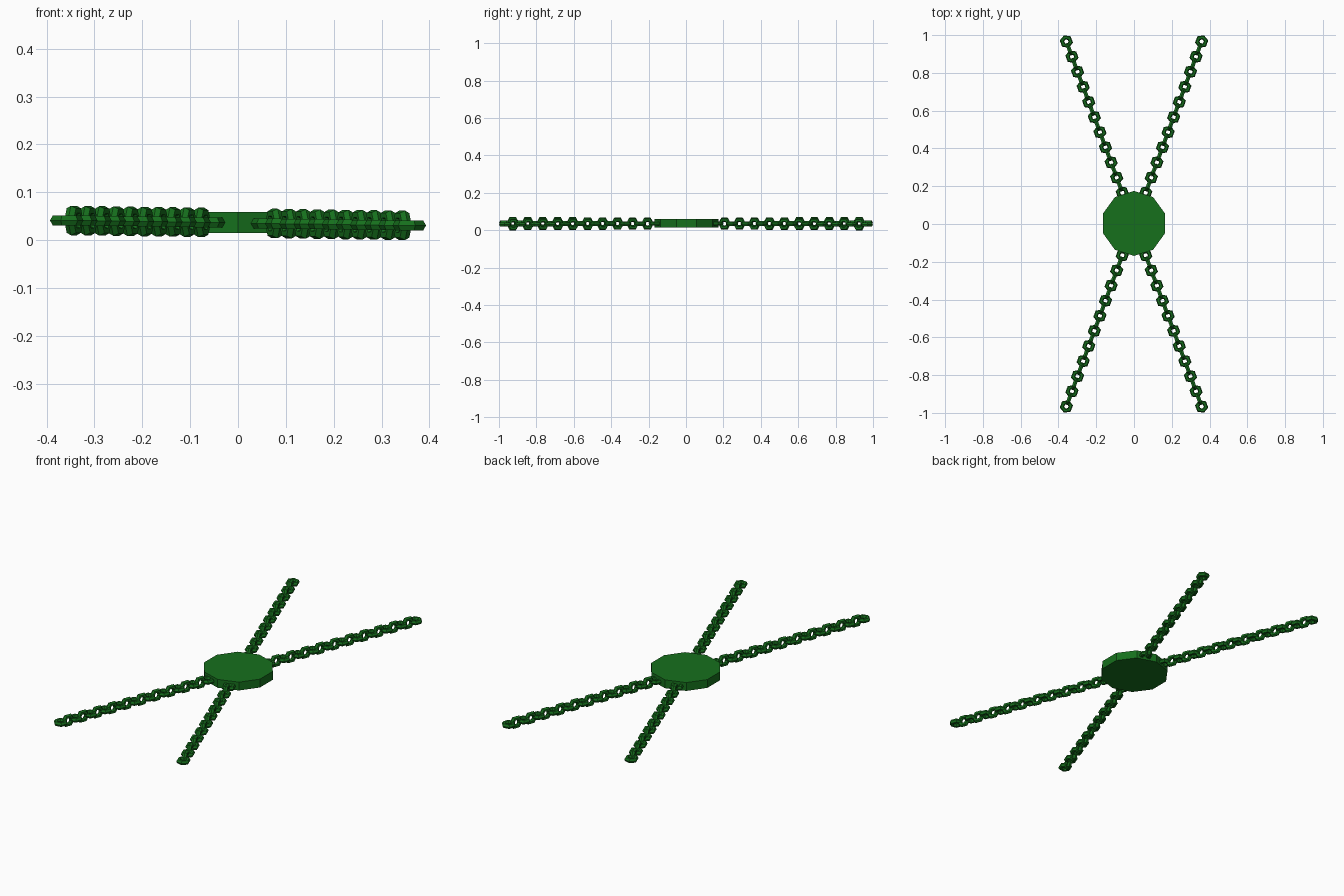
import bpy, bmesh, math
from mathutils import Matrix, Vector

if "Cube" in bpy.data.objects:
    bpy.data.objects.remove(bpy.data.objects["Cube"])

green = bpy.data.materials.new("green")
green.diffuse_color = (0.008, 0.16, 0.012, 1)
green.use_nodes = True
green.node_tree.nodes["Principled BSDF"].inputs["Base Color"].default_value = green.diffuse_color


def make_object(name, bm):
    bmesh.ops.recalc_face_normals(bm, faces=bm.faces)
    mesh = bpy.data.meshes.new(name)
    bm.to_mesh(mesh)
    bm.free()
    mesh.materials.append(green)
    obj = bpy.data.objects.new(name, mesh)
    bpy.context.collection.objects.link(obj)
    return obj


def add_link(bm, matrix, major=0.0236, minor=0.012, sides=6, tube=6):
    # six-sided ring with a hexagonal tube, a corner pointing along local x
    rings = []
    for i in range(sides):
        a = math.tau * i / sides
        ring = []
        for j in range(tube):
            b = math.tau * j / tube
            r = major + minor * math.cos(b)
            p = Vector((r * math.cos(a), r * math.sin(a), minor * math.sin(b)))
            ring.append(bm.verts.new(matrix @ p))
        rings.append(ring)
    for i in range(sides):
        n, m = rings[i], rings[(i + 1) % sides]
        for j in range(tube):
            k = (j + 1) % tube
            bm.faces.new((n[j], m[j], m[k], n[k]))


def chain(name, sx, sy):
    # links alternate flat and upright from the hub out to the tip
    bm = bmesh.new()
    inner, outer = Vector((0.062, 0.166)), Vector((0.358, 0.966))
    count = 21
    angle = math.atan2(sy * (outer.y - inner.y), sx * (outer.x - inner.x))
    for i in range(count):
        p = inner.lerp(outer, i / (count - 1))
        x, y = sx * p.x, sy * p.y
        z = 0.0357 - 0.0147 * x
        roll = math.pi / 2 if i % 2 else 0
        add_link(bm, Matrix.Translation((x, y, z))
                 @ Matrix.Rotation(angle, 4, 'Z') @ Matrix.Rotation(roll, 4, 'X'))
    return make_object(name, bm)


# central ten-sided disc
bm = bmesh.new()
bmesh.ops.create_cone(bm, cap_ends=True, segments=10, radius1=0.172, radius2=0.172, depth=0.044,
                      matrix=Matrix.Translation((0, 0.003, 0.037)))
# put a corner on the y axis
first = max(bm.verts, key=lambda v: v.co.y)
turn = math.pi / 2 - math.atan2(first.co.y - 0.003, first.co.x)
bmesh.ops.rotate(bm, verts=bm.verts, cent=(0, 0.003, 0), matrix=Matrix.Rotation(turn, 3, 'Z'))
make_object("hub_disc", bm)

# four chains
for sx, side in ((-1, "left"), (1, "right")):
    for sy, end in ((-1, "front"), (1, "back")):
        chain(f"{end}_{side}_chain", sx, sy)
